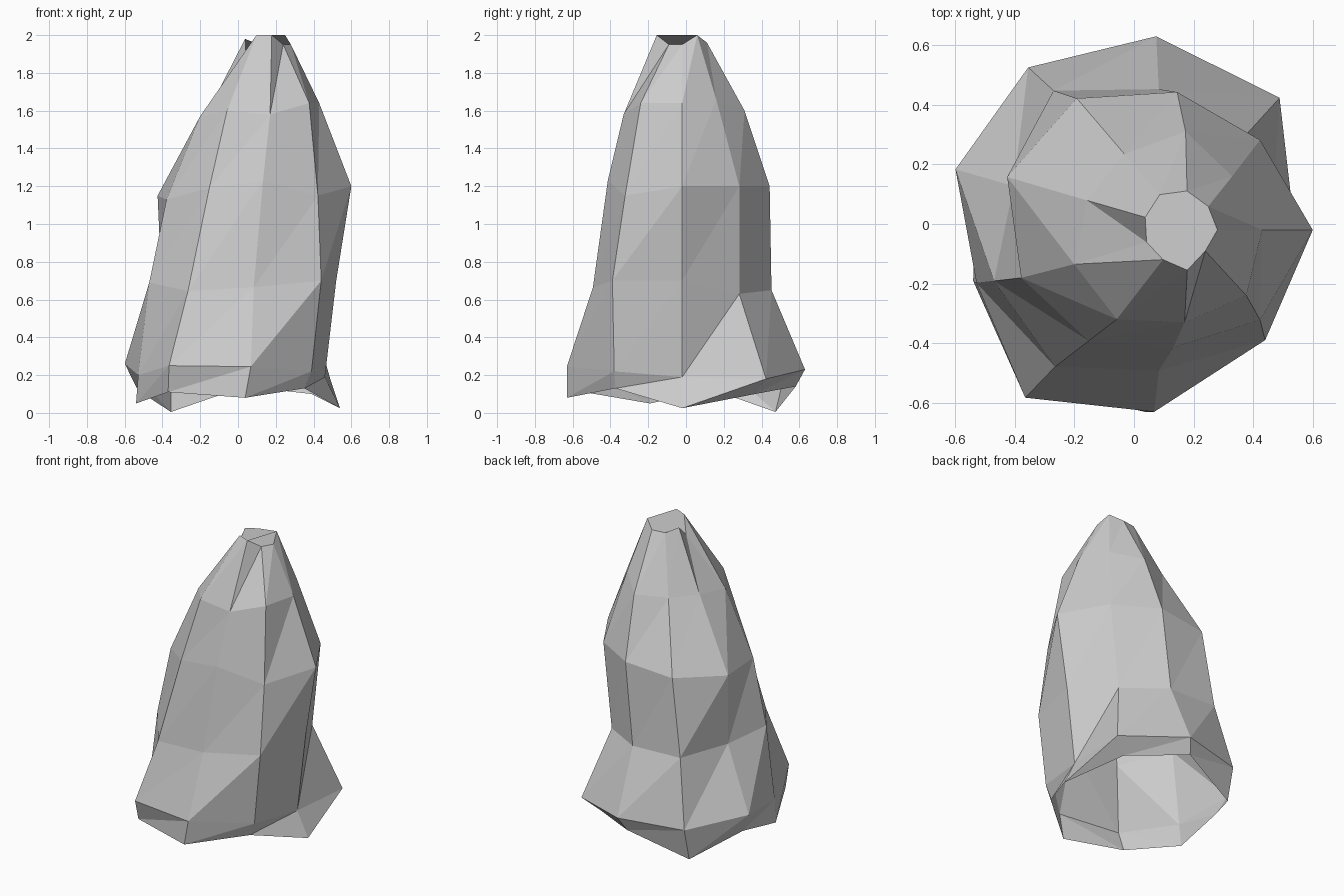
import bpy, bmesh, math

SIDES = 9
CY = -0.02

# Leaning nine-sided rings, bottom to top: centre x, radii and heights (from +x, counter-clockwise)
RINGS = [
    (-0.07, [.61, .60, .61, .57, .49, .50, .60, .62, .55],
            [.025, .10, .14, .005, .12, .05, .11, .08, .13]),
    (-0.04, [.50, .69, .66, .63, .595, .52, .65, .62, .56],
            [.19, .18, .23, .22, .26, .20, .25, .245, .22]),
    (0.00,  [.52, .47, .48, .54, .43, .50, .53, .48, .575],
            [.70, .63, .65, .66, .67, .69, .645, .665, .70]),
    (0.063, [.537, .47, .47, .51, .52, .47, .43, .40, .47],
            [1.2, 1.2, 1.2, 1.17, 1.15, 1.13, 1.19, 1.23, 1.15]),
    (0.115, [.315, .28, .335, .294, .29, .336, .346, .315, .342],
            [1.64, 1.66, 1.6, 1.6, 1.6, 1.57, 1.6, 1.58, 1.64]),
    (0.155, [.125, .123, .133, .137, .125, .12, .115, .137, .11],
            [1.95, 2.0, 1.96, 1.96, 1.98, 1.9, 2.0, 2.0, 1.95]),
]


def add_ring(bm, cx, radii, heights):
    ring = []
    for i, (r, z) in enumerate(zip(radii, heights)):
        a = math.tau * i / SIDES
        ring.append(bm.verts.new((cx + r * math.cos(a), CY + r * math.sin(a), z)))
    return ring


# Rock shell: bridge the rings with triangles, open underneath
bm = bmesh.new()
rings = [add_ring(bm, *ring) for ring in RINGS]
for low, high in zip(rings, rings[1:]):
    for i in range(SIDES):
        j = (i + 1) % SIDES
        bm.faces.new((low[i], low[j], high[j]))
        bm.faces.new((low[i], high[j], high[i]))

# Small cap on the tip
bm.faces.new(rings[-1])

mesh = bpy.data.meshes.new("rock")
bm.to_mesh(mesh)
bm.free()
rock = bpy.data.objects.new("rock", mesh)
bpy.context.collection.objects.link(rock)
